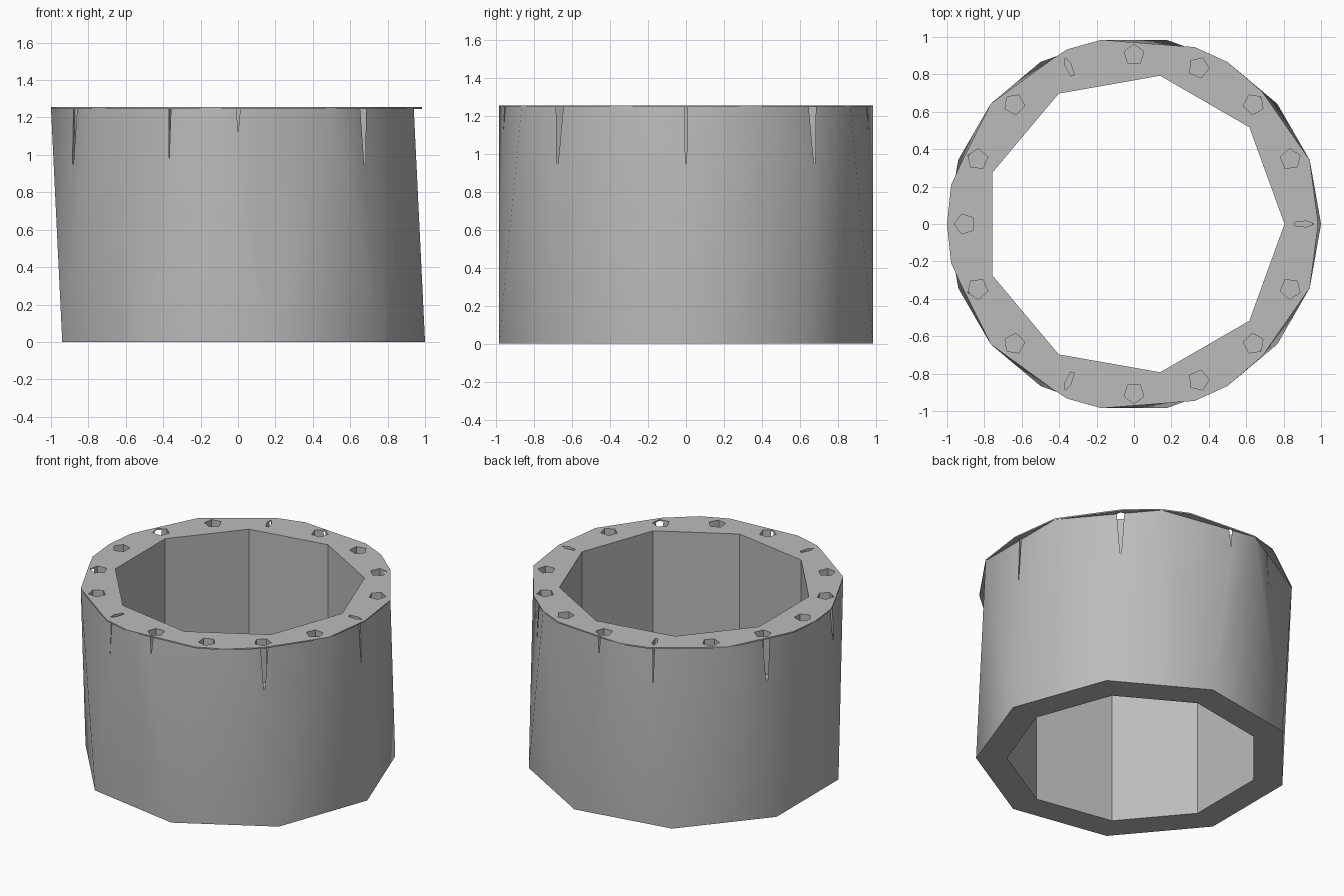
import bpy, bmesh
from math import radians, cos, sin, pi

cube = bpy.data.objects.get("Cube")
if cube:
    bpy.data.objects.remove(cube, do_unlink=True)

SIDES, HEIGHT, BORE = 9, 1.25, 0.805
STEP = 360 / SIDES

grey = bpy.data.materials.new("stone grey")
grey.use_nodes = True
grey.diffuse_color = (0.5, 0.5, 0.5, 1)
grey.node_tree.nodes["Principled BSDF"].inputs["Base Color"].default_value = grey.diffuse_color


def polar(angle, radius, z):
    return radius * cos(radians(angle)), radius * sin(radians(angle)), z


def make_object(name, bm):
    bmesh.ops.recalc_face_normals(bm, faces=bm.faces)
    mesh = bpy.data.meshes.new(name)
    bm.to_mesh(mesh)
    bm.free()
    mesh.materials.append(grey)
    obj = bpy.data.objects.new(name, mesh)
    bpy.context.collection.objects.link(obj)
    return obj


def ring(bm, radius, z, turn=0):
    return [bm.verts.new(polar(i * STEP + turn, radius, z)) for i in range(SIDES)]


# Wall: the outer top is turned half a side against the bottom
bm = bmesh.new()
foot, rim = ring(bm, 1, 0), ring(bm, 1, HEIGHT, STEP / 2)
bore_top, bore_foot = ring(bm, BORE, HEIGHT), ring(bm, BORE, 0)
for i in range(SIDES):
    j = (i + 1) % SIDES
    bm.faces.new((foot[i], foot[j], rim[i]))
    bm.faces.new((rim[i], foot[j], rim[j]))
    bm.faces.new((bore_top[i], rim[i], bore_top[j]))
    bm.faces.new((rim[i], rim[j], bore_top[j]))
    bm.faces.new((bore_top[i], bore_top[j], bore_foot[j], bore_foot[i]))
    bm.faces.new((bore_foot[i], bore_foot[j], foot[j], foot[i]))
wall = make_object("ring_wall", bm)

# Thin cap with a slightly overhanging, uneven edge, mirrored across y
half = [(20, 1), (46, .985), (60, 1), (71, 1), (100, 1), (111, 1),
        (116, .985), (140, 1), (163, .985), (168, 1)]
outline = [(0, .985)] + half + [(180, 1)] + [(-a, r) for a, r in reversed(half)]
bm = bmesh.new()
edges = []
for loop in ([bm.verts.new(polar(a, r, HEIGHT - .004)) for a, r in outline],
             ring(bm, BORE, HEIGHT - .004)):
    edges += [bm.edges.new((v, loop[(k + 1) % len(loop)])) for k, v in enumerate(loop)]
bmesh.ops.triangle_fill(bm, edges=edges, use_beauty=True)
top = bmesh.ops.extrude_face_region(bm, geom=bm.faces[:])["geom"]
bmesh.ops.translate(bm, vec=(0, 0, .009),
                    verts=[v for v in top if isinstance(v, bmesh.types.BMVert)])
cap = make_object("top_cap", bm)

# Five-sided sockets around the top; a few are narrow slits
bm = bmesh.new()
for i in range(16):
    angle = i * 22.5
    slim = .3 if i in (0, 5, 11) else 1
    cx, cy, _ = polar(angle, .905, 0)
    loops = []
    for z in (.95, HEIGHT + .1):
        pts = [polar(k * 72, .056, z) for k in range(5)]
        loops.append([bm.verts.new((
            cx + x * cos(radians(angle)) - y * slim * sin(radians(angle)),
            cy + x * sin(radians(angle)) + y * slim * cos(radians(angle)), z))
            for x, y, z in pts])
    low, high = loops
    bm.faces.new(low)
    bm.faces.new(high)
    for k in range(5):
        m = (k + 1) % 5
        bm.faces.new((low[k], low[m], high[m], high[k]))
cutter = make_object("socket_cutter", bm)
cutter.hide_render = True
cutter.hide_viewport = True
cutter.display_type = 'WIRE'

for obj in (wall, cap):
    bpy.ops.object.select_all(action='DESELECT')
    obj.select_set(True)
    bpy.context.view_layer.objects.active = obj
    cut = obj.modifiers.new("sockets", 'BOOLEAN')
    cut.operation = 'DIFFERENCE'
    cut.solver = 'EXACT'
    cut.object = cutter
    bpy.ops.object.modifier_apply(modifier=cut.name)
    bpy.ops.object.shade_smooth_by_angle(angle=radians(30))
